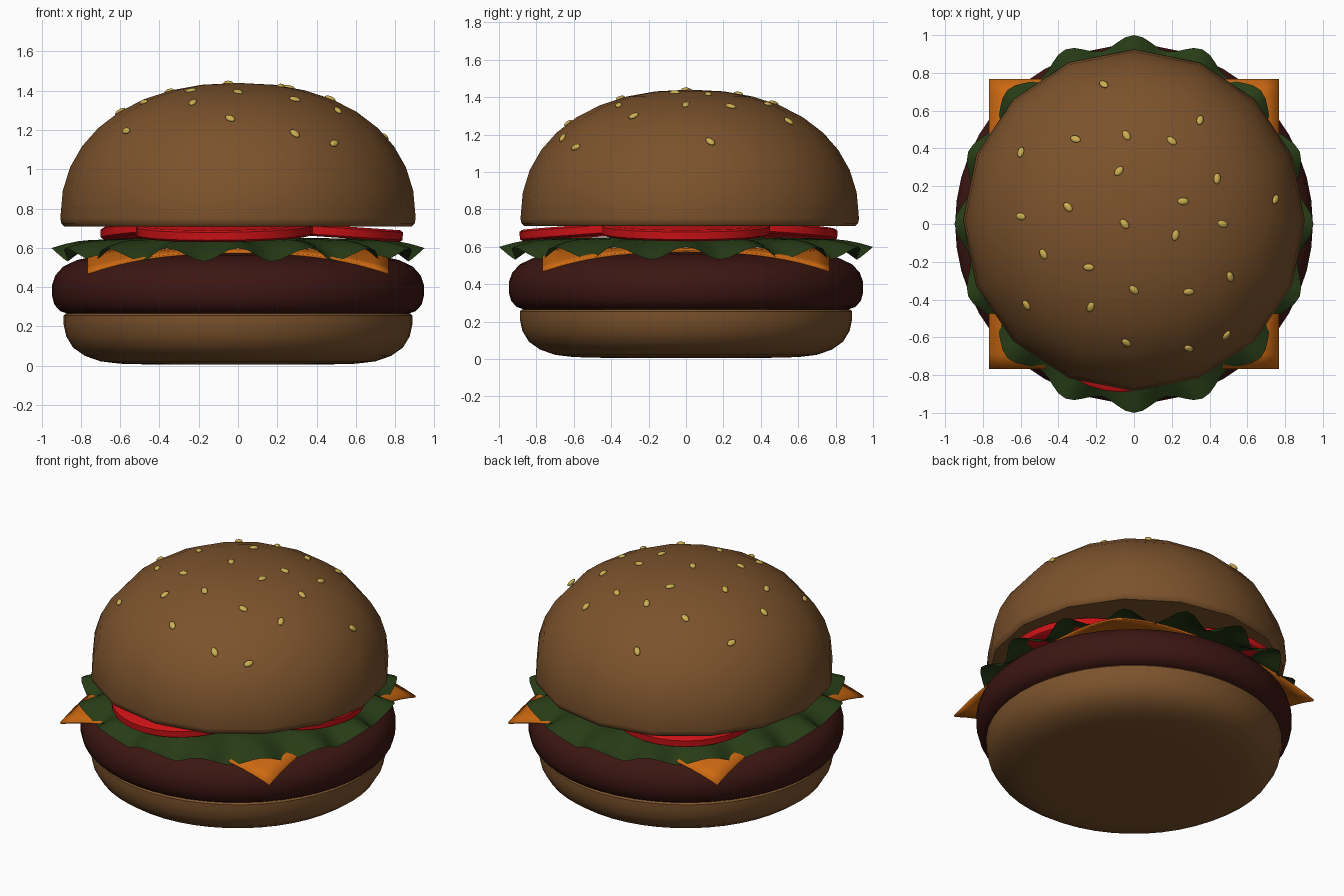
import bpy, bmesh, math
from mathutils import Vector, Matrix

if "Cube" in bpy.data.objects:
    bpy.data.objects.remove(bpy.data.objects["Cube"])


def material(name, r, g, b):
    m = bpy.data.materials.new(name)
    m.diffuse_color = (r, g, b, 1)
    m.use_nodes = True
    m.node_tree.nodes["Principled BSDF"].inputs["Base Color"].default_value = m.diffuse_color
    return m


BUN = material("bun_brown", 0.20, 0.085, 0.025)
MEAT = material("meat_brown", 0.045, 0.008, 0.006)
GREEN = material("leaf_green", 0.02, 0.045, 0.008)
RED = material("tomato_red", 0.60, 0.006, 0.008)
ORANGE = material("cheese_orange", 0.60, 0.14, 0.006)
SEED = material("seed_yellow", 0.60, 0.42, 0.08)


def finish(name, bm, mat, angle=40):
    bmesh.ops.recalc_face_normals(bm, faces=bm.faces[:])
    me = bpy.data.meshes.new(name)
    bm.to_mesh(me)
    bm.free()
    ob = bpy.data.objects.new(name, me)
    bpy.context.collection.objects.link(ob)
    me.materials.append(mat)
    bpy.ops.object.select_all(action='DESELECT')
    ob.select_set(True)
    bpy.context.view_layer.objects.active = ob
    bpy.ops.object.shade_smooth_by_angle(angle=math.radians(angle))
    return ob


def revolve(profile, segs, shape=None):
    """Turn (radius, z) points about z; shape(r, z, angle) may bend each point."""
    bm = bmesh.new()
    rings = []
    for r, z in profile:
        if r == 0:
            rings.append([bm.verts.new((0, 0, z))] * segs)
            continue
        ring = []
        for i in range(segs):
            a = math.tau * i / segs
            p = shape(r, z, a) if shape else (r * math.cos(a), r * math.sin(a), z)
            ring.append(bm.verts.new(p))
        rings.append(ring)
    for lo, hi in zip(rings, rings[1:]):
        for i in range(segs):
            j = (i + 1) % segs
            quad = [lo[i], lo[j], hi[j], hi[i]]
            bm.faces.new(list(dict.fromkeys(quad)))
    return bm


# Bottom bun
finish("bottom_bun", revolve([
    (0, 0.005), (0.4, 0.005), (0.6, 0.01), (0.70, 0.022), (0.78, 0.05), (0.84, 0.092),
    (0.875, 0.15), (0.888, 0.21), (0.888, 0.255), (0.878, 0.265), (0, 0.265)], 48), BUN)

# Meat patty
finish("patty", revolve([
    (0, 0.262), (0.86, 0.262), (0.905, 0.278), (0.935, 0.31), (0.947, 0.355), (0.947, 0.41),
    (0.93, 0.46), (0.89, 0.505), (0.82, 0.538), (0.72, 0.56), (0.58, 0.573), (0, 0.575)], 48), MEAT)

# Cheese slice: square sheet with drooping corners
bm = bmesh.new()
bmesh.ops.create_grid(bm, x_segments=20, y_segments=20, size=0.767)
for v in bm.verts:
    v.co.z = 0.597 - 0.52 * max(0, v.co.xy.length - 0.6) ** 2
cheese = finish("cheese_slice", bm, ORANGE)
sol = cheese.modifiers.new("thickness", 'SOLIDIFY')
sol.thickness = 0.012


# Lettuce: ruffled leaf with sixteen waves, slightly oval
def ruffle(r, z, a):
    t = max(0, (r - 0.72) / 0.245)
    w = math.cos(16 * a)
    rr = r + 0.035 * w * t
    return (0.95 * rr * math.cos(a), rr * math.sin(a), z + 0.034 * w * t)


finish("lettuce", revolve([
    (0, 0.65), (0.4, 0.65), (0.65, 0.647), (0.72, 0.642), (0.78, 0.632),
    (0.84, 0.617), (0.90, 0.595), (0.965, 0.565)], 128, ruffle), GREEN, 80)

# Tomato slices, each tipped outward
for n, (x, y) in enumerate([(-0.07, -0.44), (0.39, 0.0), (-0.25, 0.36)]):
    bm = revolve([(0, -0.03), (0.435, -0.03), (0.45, -0.02), (0.45, 0.02),
                  (0.435, 0.03), (0, 0.03)], 32)
    out = Vector((x, y, 0)).normalized()
    tilt = Matrix.Rotation(math.radians(4), 4, Vector((-out.y, out.x, 0)))
    bm.transform(Matrix.Translation((x, y, 0.69)) @ tilt)
    finish(f"tomato_slice_{n + 1}", bm, RED)

# Top bun: sixteen-sided superellipse dome
R, H, Z0, P, CY = 0.905, 0.69, 0.75, 2.2, 0.02


def dome(r):
    return Z0 + H * max(0, 1 - (r / R) ** P) ** (1 / P)


profile = [(0, 0.71), (0.885, 0.71), (0.9, 0.725)]
for i in range(9):
    a = math.pi / 2 * i / 9
    profile.append((R * math.cos(a) ** (2 / P), Z0 + H * math.sin(a) ** (2 / P)))
profile.append((0, Z0 + H))
bm = revolve(profile, 16)
bmesh.ops.translate(bm, verts=bm.verts[:], vec=(0, CY, 0))
finish("top_bun", bm, BUN)

# Sesame seeds: x, y, turn in degrees
SEEDS = [
    (-.16, .74, -50), (.35, .55, 70), (-.60, .38, 80), (-.31, .45, -20), (-.04, .47, -60),
    (.20, .44, -40), (-.08, .28, 50), (.44, .24, 80), (.75, .13, 50), (.26, .12, 0),
    (-.35, .09, -45), (-.60, .04, -10), (-.05, 0, -50), (.47, 0, -15), (.22, -.06, 75),
    (-.48, -.16, -60), (-.24, -.23, 0), (.51, -.28, -65), (0, -.35, -45), (.29, -.36, 0),
    (-.57, -.43, -60), (-.23, -.44, 65), (.49, -.59, 60), (-.04, -.63, -45), (.29, -.66, -35)]
for n, (x, y, turn) in enumerate(SEEDS):
    flat = Vector((x, y - CY, 0))
    r = flat.length
    slope = (dome(r + 0.005) - dome(r - 0.005)) / 0.01 if r > 0.01 else 0
    normal = (flat.normalized() * -slope + Vector((0, 0, 1))).normalized()
    lean = Vector((0, 0, 1)).rotation_difference(normal).to_matrix().to_4x4()
    bm = bmesh.new()
    bmesh.ops.create_uvsphere(bm, u_segments=12, v_segments=8, radius=1)
    bm.transform(Matrix.Translation((x, y, dome(r))) @ lean
                 @ Matrix.Rotation(math.radians(turn), 4, 'Z')
                 @ Matrix.Diagonal((0.03, 0.019, 0.012, 1)))
    finish(f"sesame_seed_{n + 1}", bm, SEED, 60)
